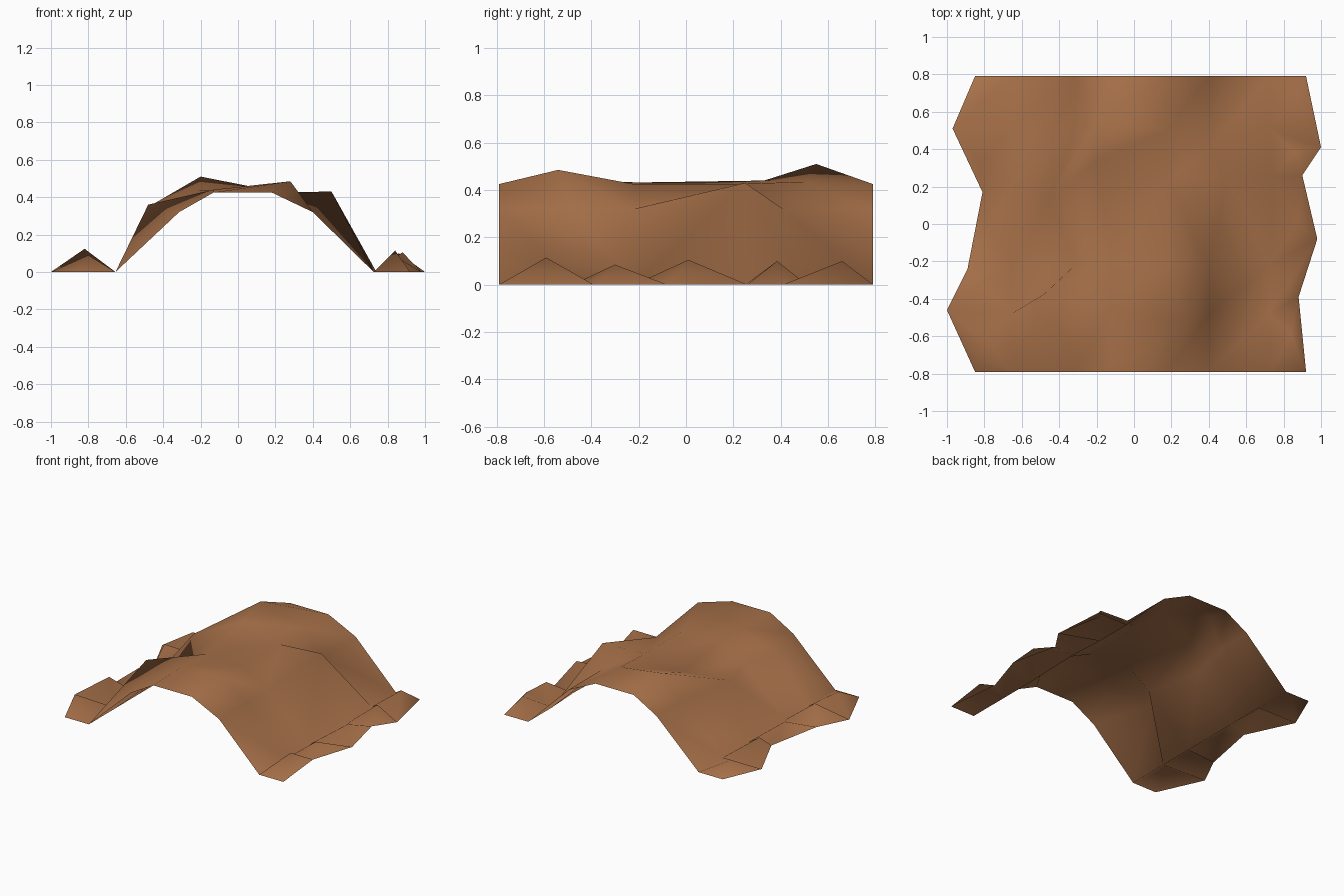
import bpy, bmesh

brown = bpy.data.materials.new("earth_brown")
brown.diffuse_color = (0.39, 0.165, 0.067, 1)

# Row positions, front to back: left rim, inner sheet, right rim
left_rim = [(-0.85, -0.79), (-1.0, -0.46), (-0.89, -0.24),
            (-0.81, 0.17), (-0.97, 0.51), (-0.85, 0.79)]
inner_y = [-0.79, -0.48, -0.22, 0.22, 0.51, 0.79]
right_rim = [(0.92, -0.79), (0.88, -0.39), (0.98, -0.08),
             (0.90, 0.26), (1.0, 0.41), (0.92, 0.79)]

# Arched cross-section: foot, shoulder, crown, crown, shoulder, foot
profile = [(-0.655, 0.0), (-0.315, 0.32), (-0.13, 0.425),
           (0.18, 0.425), (0.40, 0.32), (0.725, 0.0)]

# Lumps that break the arch: (row, column) -> position
lumps = {(1, 1): (-0.48, -0.375, 0.36), (3, 1): (-0.45, 0.13, 0.365),
         (1, 2): (-0.13, -0.45, 0.44), (2, 2): (-0.12, -0.20, 0.432),
         (3, 2): (-0.21, 0.33, 0.44), (4, 2): (-0.20, 0.55, 0.51),
         (1, 3): (0.28, -0.54, 0.485), (4, 3): (0.18, 0.50, 0.435),
         (3, 4): (0.50, 0.25, 0.43), (4, 4): (0.40, 0.41, 0.32),
         (3, 5): (0.74, 0.25, 0.0)}

# Skirt mounds: peak (x, y, z) in every rim cell
left_peaks = [(-0.80, -0.62, 0.09), (-0.82, -0.32, 0.124), (-0.78, -0.03, 0.09),
              (-0.82, 0.32, 0.12), (-0.82, 0.65, 0.08)]
right_peaks = [(0.84, -0.59, 0.115), (0.84, -0.30, 0.085), (0.88, 0.01, 0.105),
               (0.86, 0.385, 0.10), (0.86, 0.66, 0.10)]

bm = bmesh.new()
grid = []
for r, y in enumerate(inner_y):
    points = [lumps.get((r, c), (x, y, z)) for c, (x, z) in enumerate(profile)]
    points = [(*left_rim[r], 0)] + points + [(*right_rim[r], 0)]
    grid.append([bm.verts.new(p) for p in points])

for r in range(5):
    for c in range(7):
        quad = [grid[r][c], grid[r][c + 1], grid[r + 1][c + 1], grid[r + 1][c]]
        if c in (0, 6):
            # Rim cell: fan up to the mound peak
            peak = bm.verts.new((left_peaks if c == 0 else right_peaks)[r])
            for i in range(4):
                bm.faces.new((quad[i], quad[(i + 1) % 4], peak))
        else:
            # Arch cell: two triangles, folded towards the lump on the right
            k = 1 if (r, c) in ((2, 4), (2, 5)) else 0
            q = quad[k:] + quad[:k]
            bm.faces.new((q[0], q[1], q[2]))
            bm.faces.new((q[0], q[2], q[3]))

mesh = bpy.data.meshes.new("arched_ground")
bm.to_mesh(mesh)
bm.free()
mesh.materials.append(brown)
ground = bpy.data.objects.new("arched_ground", mesh)
bpy.context.collection.objects.link(ground)
mesh.shade_smooth()
